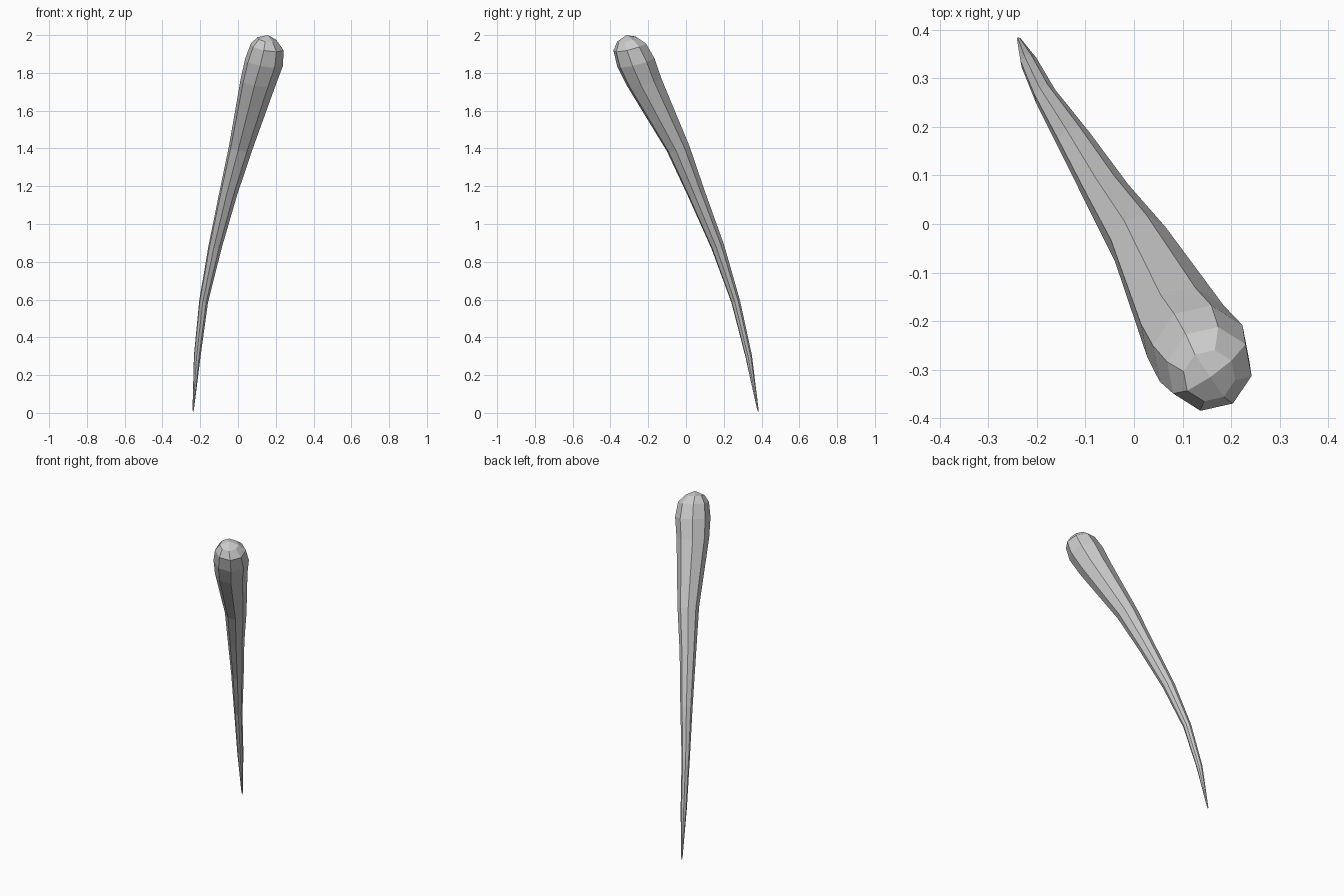
import bpy, bmesh, math
from mathutils import Vector

if "Cube" in bpy.data.objects:
    bpy.data.objects.remove(bpy.data.objects["Cube"])

# Centre line and radius from pointed foot to rounded head: x, y, z, radius
SECTIONS = [
    (-0.237, 0.380, 0.02, 0.004),
    (-0.216, 0.332, 0.30, 0.018),
    (-0.182, 0.263, 0.59, 0.024),
    (-0.121, 0.168, 0.88, 0.036),
    (-0.052, 0.055, 1.16, 0.048),
    (0.013, -0.042, 1.40, 0.063),
    (0.106, -0.221, 1.75, 0.095),
    (0.138, -0.266, 1.857, 0.103),
    (0.155, -0.298, 1.937, 0.090),
    (0.155, -0.312, 1.977, 0.055),
]
SIDES = 8

bm = bmesh.new()

# Rings tilt slightly with the lean of the shaft
normal = Vector((0.17, -0.25, 1)).normalized()
u = Vector((0.17, -0.25, 0))
u = (u - normal * u.dot(normal)).normalized()
v = normal.cross(u)

rings = []
for x, y, z, r in SECTIONS:
    ring = []
    for i in range(SIDES):
        a = 2 * math.pi * i / SIDES
        ring.append(bm.verts.new(Vector((x, y, z)) + r * (math.cos(a) * u + math.sin(a) * v)))
    rings.append(ring)

# Shaft sides
for lower, upper in zip(rings, rings[1:]):
    for i in range(SIDES):
        j = (i + 1) % SIDES
        bm.faces.new((lower[i], lower[j], upper[j], upper[i]))

# Caps: four quads meeting at a centre point
def cap(ring, centre):
    c = bm.verts.new(centre)
    for i in range(0, SIDES, 2):
        bm.faces.new((c, ring[i], ring[i + 1], ring[(i + 2) % SIDES]))

cap(rings[0], (-0.238, 0.384, 0.0))
cap(rings[-1], (0.157, -0.315, 2.0))
bmesh.ops.recalc_face_normals(bm, faces=bm.faces)

mesh = bpy.data.meshes.new("curved_club")
bm.to_mesh(mesh)
bm.free()
club = bpy.data.objects.new("curved_club", mesh)
bpy.context.collection.objects.link(club)
